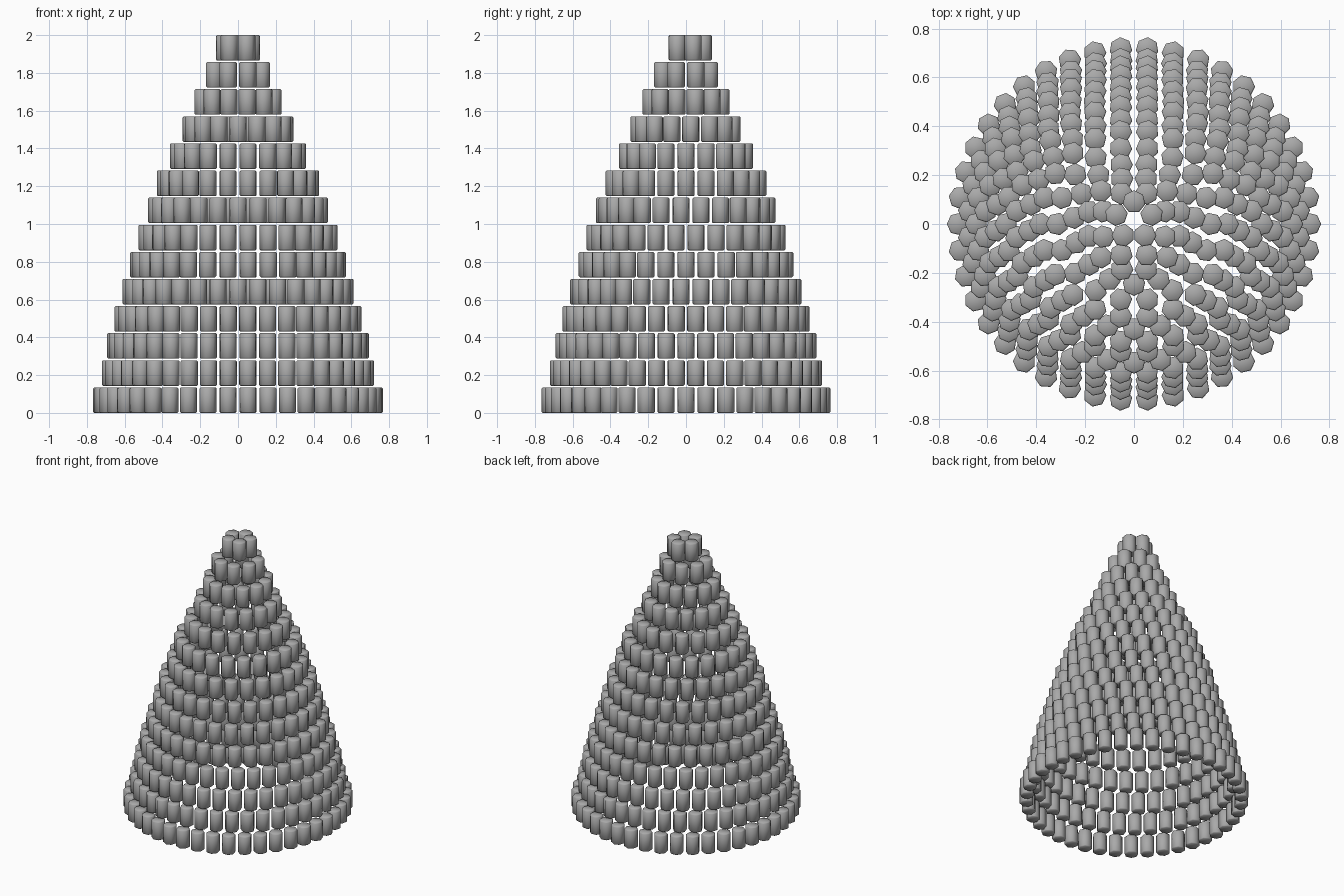
import bpy, bmesh, math
from mathutils import Matrix

if "Cube" in bpy.data.objects:
    bpy.data.objects.remove(bpy.data.objects["Cube"])

grey = bpy.data.materials.new("mid_grey")
grey.diffuse_color = (0.4, 0.4, 0.4, 1)
grey.use_nodes = True
grey.node_tree.nodes["Principled BSDF"].inputs["Base Color"].default_value = grey.diffuse_color

SIDES, PEG_R, PEG_H, PITCH = 7, 0.047, 0.135, 0.1435

# (ring radius, number of pegs) from the bottom tier to the top tier
TIERS = [(0.72, 42), (0.676, 40), (0.646, 38), (0.61, 36), (0.566, 33),
         (0.524, 30), (0.484, 28), (0.43, 25), (0.383, 22), (0.314, 18),
         (0.248, 15), (0.192, 12), (0.136, 8), (0.076, 5)]


def add_peg(bm, matrix):
    """Seven-sided peg with narrow chamfered rims, standing on its base."""
    c = 0.006
    profile = [(PEG_R - c, 0), (PEG_R, c), (PEG_R, PEG_H - c), (PEG_R - c, PEG_H)]
    loops = []
    for r, z in profile:
        ring = []
        for i in range(SIDES):
            a = math.tau * i / SIDES
            v = bm.verts.new((r * math.cos(a), r * math.sin(a), z))
            v.co = matrix @ v.co
            ring.append(v)
        loops.append(ring)
    bm.faces.new(loops[0][::-1])
    bm.faces.new(loops[-1])
    for low, high in zip(loops, loops[1:]):
        for i in range(SIDES):
            j = (i + 1) % SIDES
            bm.faces.new((low[i], low[j], high[j], high[i]))


# Stacked rings of pegs narrowing into a hollow cone
for t, (radius, count) in enumerate(TIERS):
    bm = bmesh.new()
    top = t == len(TIERS) - 1
    start = math.pi / 2 + (0 if top else math.pi / count)
    shift = Matrix.Translation((0, 0.015 if top else 0, t * PITCH))
    for k in range(count):
        turn = Matrix.Rotation(start + math.tau * k / count, 4, 'Z')
        add_peg(bm, shift @ turn @ Matrix.Translation((radius, 0, 0)))
    mesh = bpy.data.meshes.new(f"peg_ring_{t + 1}")
    bm.to_mesh(mesh)
    bm.free()
    mesh.materials.append(grey)
    for p in mesh.polygons:
        p.use_smooth = True
    obj = bpy.data.objects.new(f"peg_ring_{t + 1}", mesh)
    bpy.context.collection.objects.link(obj)
